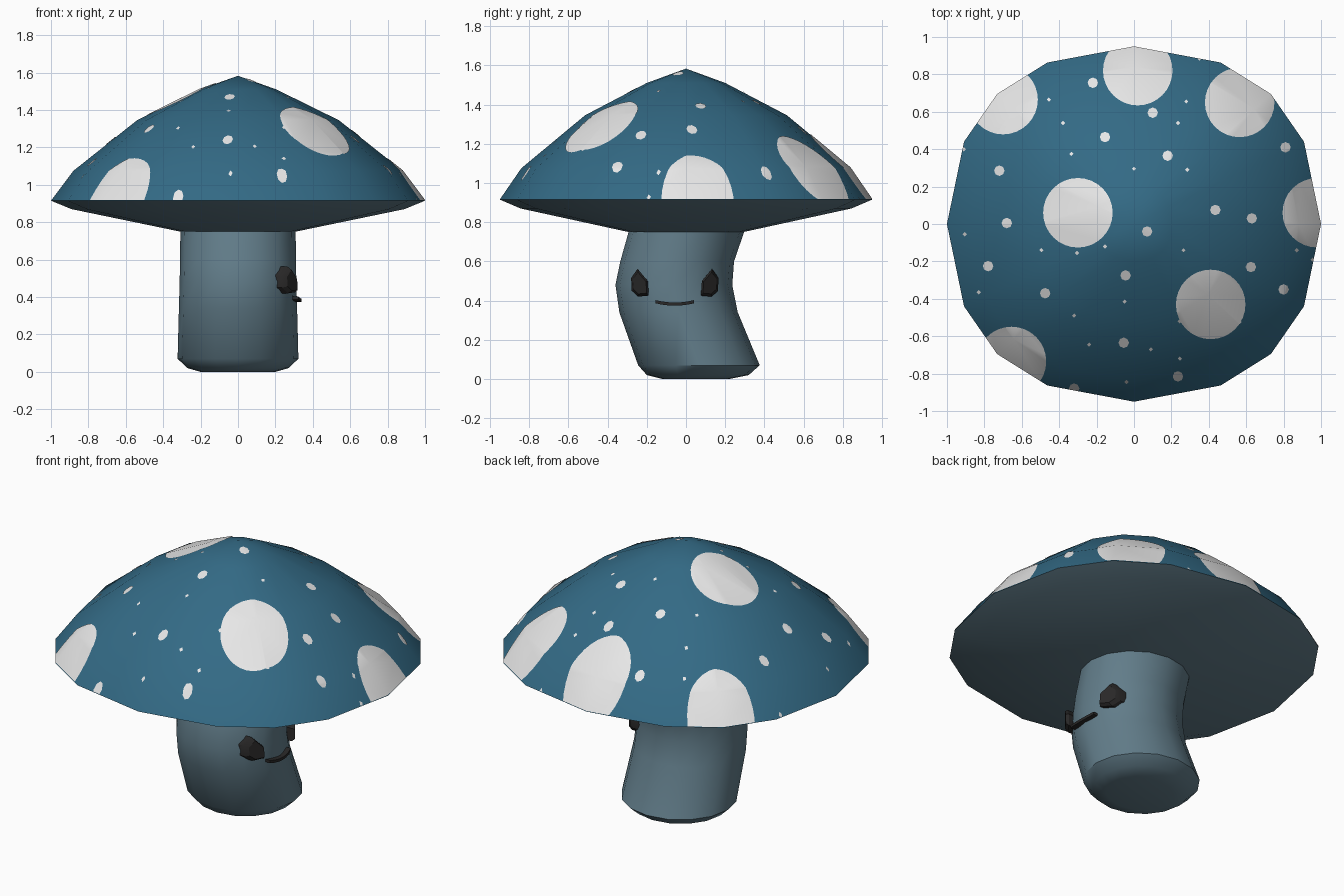
import bpy, bmesh, math
from mathutils import Vector

if "Cube" in bpy.data.objects:
    bpy.data.objects.remove(bpy.data.objects["Cube"])


def material(name, rgb):
    m = bpy.data.materials.new(name)
    m.diffuse_color = (*rgb, 1)
    m.use_nodes = True
    m.node_tree.nodes["Principled BSDF"].inputs["Base Color"].default_value = m.diffuse_color
    return m


BLUE = material("cap blue", (0.033, 0.144, 0.235))
STEM = material("stem grey blue", (0.122, 0.205, 0.254))
WHITE = material("spot white", (0.8, 0.8, 0.8))
DARK = material("face dark", (0.022, 0.021, 0.021))


def finish(bm, name, mats, angle=40):
    me = bpy.data.meshes.new(name)
    bm.to_mesh(me)
    for m in mats:
        me.materials.append(m)
    for p in me.polygons:
        p.use_smooth = True
    me.set_sharp_from_angle(angle=math.radians(angle))
    ob = bpy.data.objects.new(name, me)
    bpy.context.collection.objects.link(ob)
    return ob


def loft(rings, cap_end=True):
    """Skin a list of point loops, closed at the start and optionally the end."""
    bm = bmesh.new()
    vs = [[bm.verts.new(p) for p in r] for r in rings]
    n = len(vs[0])
    for a, b in zip(vs, vs[1:]):
        for i in range(n):
            j = (i + 1) % n
            bm.faces.new((a[i], a[j], b[j], b[i]))
    bm.faces.new(vs[0])
    if cap_end:
        bm.faces.new(vs[-1])
    bmesh.ops.remove_doubles(bm, verts=bm.verts, dist=1e-5)
    bmesh.ops.recalc_face_normals(bm, faces=bm.faces)
    return bm


# cap outline: slightly squarish 16-gon
OUTLINE = [(math.radians(q * 90 + a), k) for q in range(4)
           for a, k in ((0, 1), (27, 1.02), (45, 1.035), (63, 1.02))]


def cap_ring(rx, ry, z):
    return [(rx * k * math.cos(a), ry * k * math.sin(a), z) for a, k in OUTLINE]


# cap: underside profile, rim, dome and apex
cap = loft([cap_ring(*p) for p in (
    (0.31, 0.295, 0.75), (0.89, 0.845, 0.87), (1.0, 0.95, 0.915),
    (0.88, 0.84, 1.075), (0.54, 0.515, 1.345), (0.205, 0.2, 1.51),
    (0, 0, 1.583))], cap_end=False)
for f in cap.faces:
    f.material_index = 1 if f.calc_center_median().z < 0.91 else 0
finish(cap, "cap", [BLUE, STEM])

# dome surface alone, used as the stock the spots are trimmed from
dome = cap.copy()
bmesh.ops.delete(dome, geom=[f for f in dome.faces if f.material_index], context='FACES')
bmesh.ops.triangulate(dome, faces=dome.faces)


def add_spots(name, centres, radius, sides, lift):
    out = bmesh.new()
    for x, y in centres:
        piece = dome.copy()
        for i in range(sides):
            a = 2 * math.pi * (i + 0.5) / sides
            d = Vector((math.cos(a), math.sin(a), 0))
            bmesh.ops.bisect_plane(
                piece, geom=piece.verts[:] + piece.edges[:] + piece.faces[:],
                plane_co=Vector((x, y, 0)) + d * radius, plane_no=d, clear_outer=True)
        for v in piece.verts:
            v.co.z += lift
        tmp = bpy.data.meshes.new("tmp")
        piece.to_mesh(tmp)
        out.from_mesh(tmp)
        bpy.data.meshes.remove(tmp)
        piece.free()
    for f in out.faces:
        f.material_index = 0
    finish(out, name, [WHITE])


add_spots("large_spots", [
    (-0.3, 0.06), (0.41, -0.43), (0.02, 0.82), (0.565, 0.65),
    (-0.7, 0.665), (0.98, 0.06), (-0.655, -0.735)], 0.185, 32, 0.004)
add_spots("medium_spots", [
    (-0.22, 0.755), (0.1, 0.595), (-0.155, 0.465), (0.18, 0.365), (-0.72, 0.285),
    (-0.68, 0.005), (0.81, 0.41), (0.435, 0.075), (0.63, 0.03), (0.07, -0.04),
    (-0.045, -0.275), (0.625, -0.23), (-0.78, -0.225), (-0.475, -0.37),
    (0.8, -0.35), (-0.055, -0.635), (0.235, -0.815), (-0.32, -0.88)], 0.026, 8, 0.004)
add_spots("tiny_spots", [
    (-0.455, 0.665), (0.28, 0.655), (0.235, 0.54), (-0.38, 0.54), (-0.335, 0.375),
    (0, 0.295), (0.285, 0.29), (-0.91, 0.4), (-0.905, -0.055), (-0.495, -0.14),
    (-0.305, -0.155), (-0.155, -0.12), (0.265, -0.14), (0.87, -0.14), (-0.83, -0.365),
    (-0.05, -0.415), (-0.32, -0.49), (0.245, -0.52), (0.565, -0.525), (-0.24, -0.645),
    (0.09, -0.67), (0.245, -0.72), (0.35, 0.885), (-0.04, -0.845), (0.955, -0.19)],
    0.008, 4, 0.004)


# stem: bent tube, rows are (z, centre y, x radius, y radius)
def stem_ring(z, cy, rx, ry):
    return [(rx * math.cos(i * math.pi / 8), cy + ry * math.sin(i * math.pi / 8), z)
            for i in range(16)]


finish(loft([stem_ring(*r) for r in (
    (0, 0.05, 0.2, 0.17), (0.02, 0.06, 0.27, 0.26), (0.07, 0.066, 0.323, 0.31),
    (0.34, -0.038, 0.316, 0.302), (0.48, -0.062, 0.312, 0.298),
    (0.6, -0.045, 0.31, 0.29), (0.76, 0.005, 0.308, 0.295))]), "stem", [STEM])

# face on the +x side, mirrored about the stem's middle
MID = -0.057


def surface_x(y):
    return 0.312 * math.sqrt(max(0, 1 - ((y - MID) / 0.298) ** 2))


EYE = [(0.223, 0.515), (0.19, 0.562), (0.138, 0.5), (0.133, 0.425),
       (0.188, 0.42), (0.22, 0.45)]


def eye_ring(side, scale, out):
    ring = []
    for u, z in EYE:
        y = MID + side * (0.18 + (u - 0.18) * scale)
        ring.append((surface_x(y) + out, y, 0.483 + (z - 0.483) * scale))
    return ring


for name, side in (("eye_left", -1), ("eye_right", 1)):
    finish(loft([eye_ring(side, 1, -0.03), eye_ring(side, 1, 0.025),
                 eye_ring(side, 0.78, 0.045)]), name, [DARK], 25)

# mouth: thin square bar bent into a shallow smile
mouth = []
for i in range(7):
    t = i / 3 - 1
    y = MID + 0.098 * t
    x, z = surface_x(y) + 0.008, 0.382 + 0.012 * t * t
    mouth.append([(x + a * 0.02, y, z + b * 0.008)
                  for a, b in ((-1, -1), (1, -1), (1, 1), (-1, 1))])
finish(loft(mouth), "mouth", [DARK], 25)
